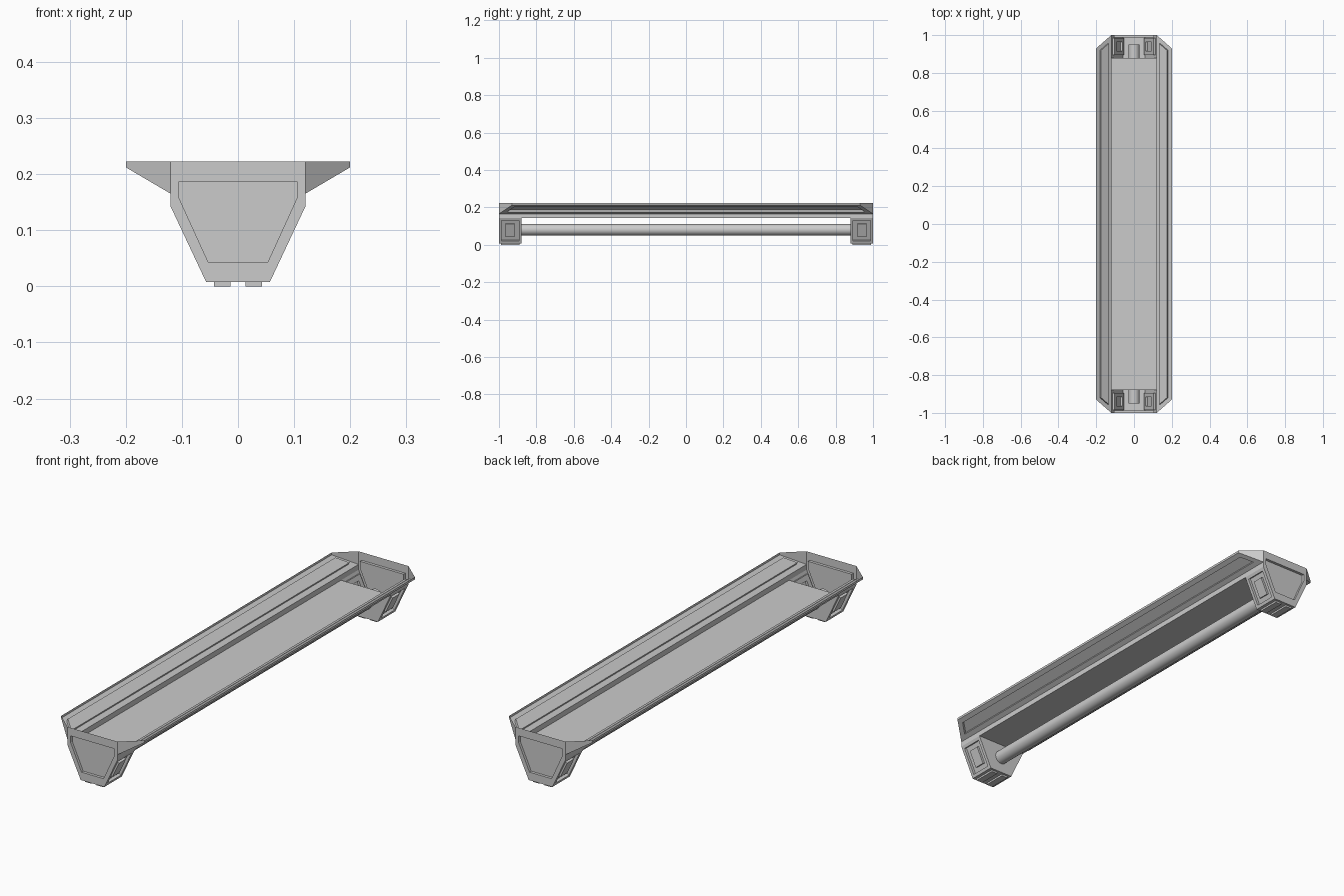
import bpy, bmesh, math

if "Cube" in bpy.data.objects:
    bpy.data.objects.remove(bpy.data.objects["Cube"])

ZP = 0.142          # plate height
TOP = 0.222         # rim height


def add_face(bm, pts):
    return bm.faces.new([bm.verts.new(p) for p in pts])


def press(bm, face, margin, depth):
    """Inset a face and push the inner panel straight along its normal."""
    bm.normal_update()
    bmesh.ops.inset_individual(bm, faces=[face], thickness=margin, use_even_offset=True)
    normal = face.normal.copy()
    old = list(face.verts)
    inner = add_face(bm, [v.co + normal * depth for v in old])
    new = list(inner.verts)
    for i in range(len(old)):
        j = (i + 1) % len(old)
        bm.faces.new((old[i], old[j], new[j], new[i]))
    bm.faces.remove(face)
    bm.normal_update()
    return inner


def finish(bm, name, mirror=None):
    bmesh.ops.remove_doubles(bm, verts=bm.verts, dist=1e-5)
    mesh = bpy.data.meshes.new(name)
    bm.to_mesh(mesh)
    bm.free()
    obj = bpy.data.objects.new(name, mesh)
    bpy.context.collection.objects.link(obj)
    if mirror:
        mod = obj.modifiers.new("mirror", 'MIRROR')
        mod.use_axis = [a in mirror for a in "xyz"]
        mod.use_clip = False
    return obj


# flared side wings with a long pressed panel
bm = bmesh.new()
slope = add_face(bm, [(0.12, -1, 0.165), (0.12, 1, 0.165), (0.2, 0.93, 0.212), (0.2, -0.93, 0.212)])
press(bm, slope, 0.022, -0.012)
add_face(bm, [(0.2, -0.93, 0.212), (0.2, 0.93, 0.212), (0.2, 0.93, TOP), (0.2, -0.93, TOP)])
add_face(bm, [(0.12, -1, ZP), (0.12, 1, ZP), (0.12, 1, 0.165), (0.12, -1, 0.165)])
corner = [(0.12, -1, 0.165), (0.2, -0.93, 0.212), (0.2, -0.93, TOP), (0.12, -1, TOP)]
add_face(bm, corner)
add_face(bm, [(x, -y, z) for x, y, z in reversed(corner)])
finish(bm, "side_wings", "x")

# reflector plate on the trough floor
bm = bmesh.new()
add_face(bm, [(-0.12, -0.88, ZP), (0.12, -0.88, ZP), (0.12, 0.88, ZP), (-0.12, 0.88, ZP)])
finish(bm, "reflector_plate")


# end caps: open-topped sockets with recessed end and side panels
def ring(half, y):
    return [(-x, y, z) for x, z in half] + [(x, y, z) for x, z in reversed(half)]


bm = bmesh.new()
outer = [(0.12, TOP), (0.12, ZP), (0.057, 0.008)]
panel = [(0.105, 0.187), (0.105, 0.157), (0.053, 0.043)]
rings = [ring(outer, -1), ring(panel, -1), ring(panel, -0.988)]
for a, b in zip(rings, rings[1:]):
    for i in range(6):
        j = (i + 1) % 6
        add_face(bm, [a[i], a[j], b[j], b[i]])
add_face(bm, rings[-1])
side = [(0.057, -1, 0.008), (0.057, -0.88, 0.008), (0.12, -0.88, ZP), (0.12, -1, ZP)]
for pts in (side, [(-x, y, z) for x, y, z in reversed(side)]):
    recess = press(bm, add_face(bm, pts), 0.014, -0.012)
    press(bm, recess, 0.022, 0.01)
add_face(bm, [(-0.057, -0.88, 0.008), (0.057, -0.88, 0.008), (0.057, -1, 0.008), (-0.057, -1, 0.008)])
add_face(bm, [(0.12, -0.88, ZP), (0.057, -0.88, 0.008), (-0.057, -0.88, 0.008), (-0.12, -0.88, ZP)])
finish(bm, "end_caps", "y")

# raised strips under the end caps
bm = bmesh.new()
box = bmesh.ops.create_cube(bm, size=1)["verts"]
bmesh.ops.scale(bm, vec=(0.03, 0.1, 0.008), verts=box)
bmesh.ops.translate(bm, vec=(0.028, -0.94, 0.004), verts=box)
finish(bm, "bottom_strips", "xy")

# lamp tube
bpy.ops.mesh.primitive_cylinder_add(vertices=32, radius=0.03, depth=1.9,
                                    location=(0, 0, 0.08), rotation=(math.pi / 2, 0, 0))
bpy.context.object.name = "lamp_tube"
bpy.ops.object.shade_smooth_by_angle(angle=math.radians(35))
